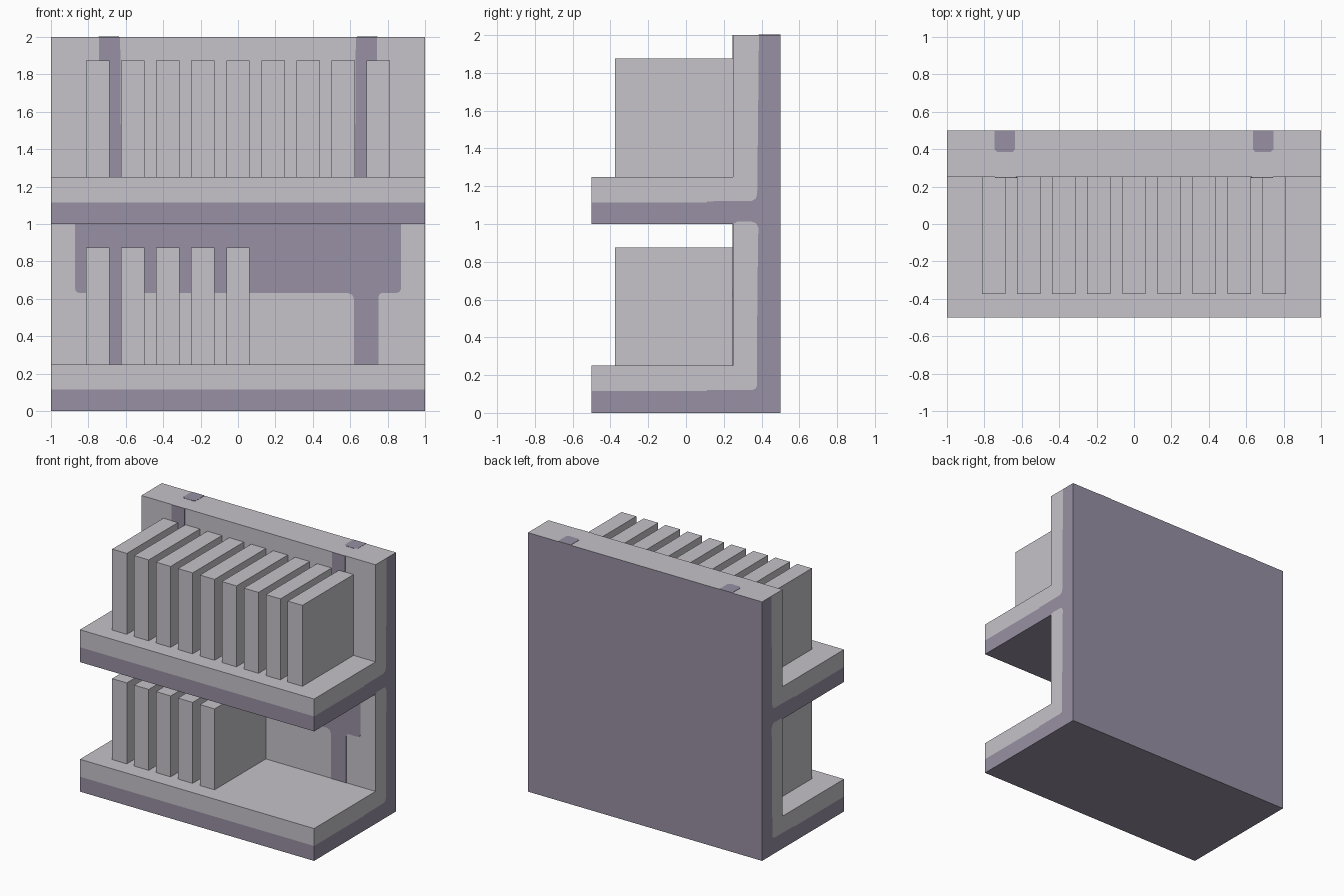
import bpy, bmesh

cube = bpy.data.objects.get("Cube")
if cube:
    bpy.data.objects.remove(cube, do_unlink=True)


def srgb(*rgb):
    lin = [c / 12.92 if c <= 0.04045 else ((c + 0.055) / 1.055) ** 2.4
           for c in (v / 255 for v in rgb)]
    return (*lin, 1.0)


def material(name, colour):
    m = bpy.data.materials.new(name)
    m.use_nodes = True
    m.diffuse_color = colour
    m.node_tree.nodes["Principled BSDF"].inputs["Base Color"].default_value = colour
    return m


LIGHT = material("pale grey", srgb(198, 195, 201))
DARK = material("mauve grey", srgb(151, 144, 163))


def finish(bm, name, *mats):
    bmesh.ops.recalc_face_normals(bm, faces=bm.faces[:])
    me = bpy.data.meshes.new(name)
    bm.to_mesh(me)
    bm.free()
    for m in mats:
        me.materials.append(m)
    ob = bpy.data.objects.new(name, me)
    bpy.context.collection.objects.link(ob)
    return ob


def box(name, lo, hi, mat):
    bm = bmesh.new()
    bmesh.ops.create_cube(bm, size=1)
    for v in bm.verts:
        v.co = [lo[i] if v.co[i] < 0 else hi[i] for i in range(3)]
    return finish(bm, name, mat)


def plate(name, outline, to_3d, a, b):
    """Thin painted plate: 2D outline extruded between depths a and b."""
    bm = bmesh.new()
    near = [bm.verts.new(to_3d(u, v, a)) for u, v in outline]
    far = [bm.verts.new(to_3d(u, v, b)) for u, v in outline]
    bm.faces.new(near)
    bm.faces.new(far[::-1])
    n = len(outline)
    for i in range(n):
        j = (i + 1) % n
        bm.faces.new((near[i], near[j], far[j], far[i]))
    return finish(bm, name, DARK)


# Rack body: the side profile split into pale and mauve regions, run along x
low_seam = [(0.25, 1.0), (0.27, 1.012), (0.35, 1.012), (0.37, 1.005), (0.383, 0.98),
            (0.378, 0.65), (0.375, 0.145), (0.37, 0.13), (0.355, 0.122),
            (0.11, 0.12), (0.11, 0.115), (-0.5, 0.115)]
top_seam = [(0.386, 2.0), (0.383, 1.7), (0.377, 1.16), (0.37, 1.135), (0.35, 1.123),
            (0.11, 1.12), (0.11, 1.115), (-0.5, 1.115)]
low_light = low_seam + [(-0.5, 0.25), (0.25, 0.25)]
top_light = top_seam + [(-0.5, 1.25), (0.25, 1.25), (0.25, 2.0)]
dark_core = ([(0.5, 0.0), (0.5, 2.0)] + top_seam + [(-0.5, 1.0)]
             + low_seam + [(-0.5, 0.0)])

bm = bmesh.new()
verts, owners = {}, {}
for region, mat in ((low_light, 0), (top_light, 0), (dark_core, 1)):
    for x in (-1, 1):
        for y, z in region:
            if (x, y, z) not in verts:
                verts[x, y, z] = bm.verts.new((x, y, z))
        bm.faces.new([verts[x, y, z] for y, z in region]).material_index = mat
    for p, q in zip(region, region[1:] + region[:1]):
        owners.setdefault(frozenset((p, q)), []).append((p, q, mat))
# outer walls only on edges that belong to one region
for uses in owners.values():
    if len(uses) == 1:
        p, q, mat = uses[0]
        f = bm.faces.new([verts[-1, *p], verts[-1, *q], verts[1, *q], verts[1, *p]])
        f.material_index = 0 if p[1] == q[1] == 2.0 else mat
finish(bm, "rack_body", LIGHT, DARK)

# Upright blocks standing on each shelf
for shelf, z, count in (("lower", 0.25, 5), ("upper", 1.25, 9)):
    for i in range(count):
        x = -0.8125 + 0.1875 * i
        box(f"{shelf}_block_{i + 1}", (x, -0.375, z), (x + 0.125, 0.25, z + 0.625), LIGHT)


def on_front(u, v, d):
    return (u, d, v)


def on_top(u, v, d):
    return (u, v, d)


# Painted band with two legs on the lower back panel
half = [(0.62, 0.25), (0.62, 0.60), (0.61, 0.622), (0.585, 0.632)]
outer = [(0.75, 0.25), (0.75, 0.61), (0.757, 0.625), (0.77, 0.632), (0.85, 0.632),
         (0.865, 0.638), (0.872, 0.655), (0.872, 1.0)]
right = half[::-1] + outer
left = [(-x, z) for x, z in right[::-1]]
plate("lower_panel_band", right + left, on_front, 0.247, 0.252)

# Painted strips on the upper panel and their marks on the top edge
for side, s in (("left", 1), ("right", -1)):
    strip = [(s * x, z) for x, z in ((0.625, 1.25), (0.742, 1.25), (0.742, 2.0), (0.63, 2.0))]
    plate(f"upper_strip_{side}", strip, on_front, 0.247, 0.252)
    mark = [(s * x, y) for x, y in ((0.635, 0.5), (0.635, 0.40), (0.65, 0.384),
                                    (0.73, 0.384), (0.745, 0.40), (0.745, 0.5))]
    plate(f"top_mark_{side}", mark, on_top, 1.997, 2.002)
